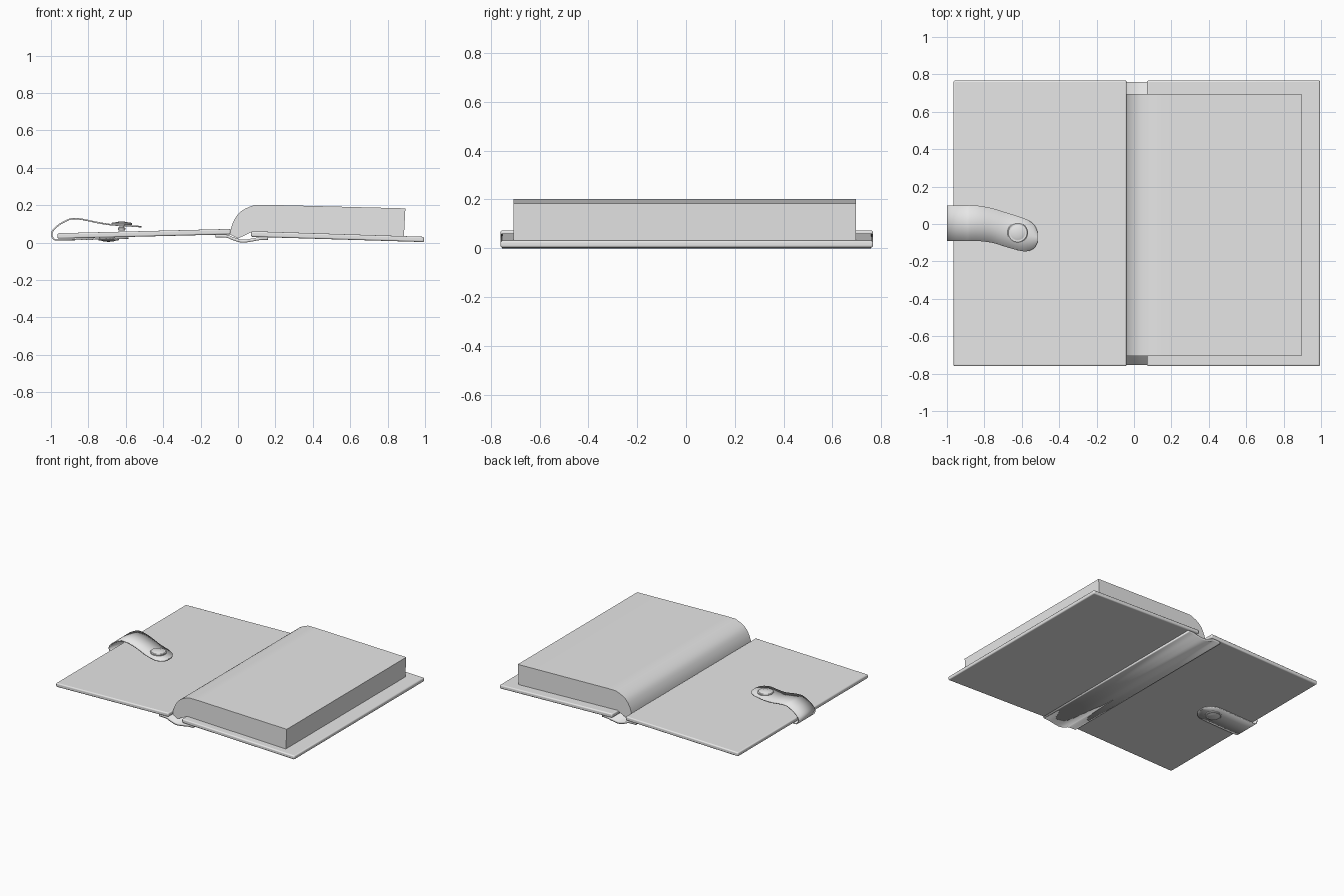
import bpy, bmesh, math
from mathutils import Vector

cube = bpy.data.objects.get("Cube")
if cube:
    bpy.data.objects.remove(cube, do_unlink=True)

# One plain grey for everything
grey = bpy.data.materials.new("plain_grey")
grey.use_nodes = True
grey.diffuse_color = (0.8, 0.8, 0.8, 1)
grey.node_tree.nodes["Principled BSDF"].inputs["Base Color"].default_value = (0.8, 0.8, 0.8, 1)


def finish(name, bm, angle=35):
    bmesh.ops.recalc_face_normals(bm, faces=bm.faces)
    mesh = bpy.data.meshes.new(name)
    bm.to_mesh(mesh)
    bm.free()
    mesh.materials.append(grey)
    ob = bpy.data.objects.new(name, mesh)
    bpy.context.collection.objects.link(ob)
    bpy.ops.object.select_all(action='DESELECT')
    ob.select_set(True)
    bpy.context.view_layer.objects.active = ob
    bpy.ops.object.shade_smooth_by_angle(angle=math.radians(angle))
    return ob


def spline(points, steps):
    """Smooth curve through points of any dimension."""
    pts = [Vector(p) for p in points]
    out = []
    for i in range(len(pts) - 1):
        a, b, c, d = pts[max(i - 1, 0)], pts[i], pts[i + 1], pts[min(i + 2, len(pts) - 1)]
        for s in range(steps):
            t = s / steps
            out.append(b + (c - a) * (t / 2) + (a * 2 - b * 5 + c * 4 - d) * (t * t / 2)
                       + (b * 3 - a - c * 3 + d) * (t ** 3 / 2))
    return out + [pts[-1]]


def extrude_y(name, profile, y0, y1, bevel=0):
    """Solid with an xz outline, running from y0 to y1."""
    bm = bmesh.new()
    face = bm.faces.new([bm.verts.new((p[0], y0, p[1])) for p in profile])
    moved = bmesh.ops.extrude_face_region(bm, geom=[face])["geom"]
    bmesh.ops.translate(bm, vec=(0, y1 - y0, 0),
                        verts=[v for v in moved if isinstance(v, bmesh.types.BMVert)])
    if not any(f.normal.y < 0 and abs(f.calc_center_median().y - y0) < 1e-5 for f in bm.faces):
        bm.normal_update()
    ob = finish(name, bm)
    if bevel:
        mod = ob.modifiers.new("rounded_edges", 'BEVEL')
        mod.width, mod.segments = bevel, 3
    return ob


def ribbon(name, stations, steps, thickness):
    """Bent strip; each station is x, z, centre y, half width."""
    bm = bmesh.new()
    rows = []
    for x, z, yc, half in spline(stations, steps):
        rows.append([bm.verts.new((x, yc + half * s, z)) for s in (-1, 0, 1)])
    for r, q in zip(rows, rows[1:]):
        for k in range(2):
            bm.faces.new((r[k], r[k + 1], q[k + 1], q[k]))
    ob = finish(name, bm, 40)
    mod = ob.modifiers.new("thickness", 'SOLIDIFY')
    mod.thickness, mod.offset = thickness, 0
    return ob


def lathe(name, profile, centre, flip=1, sides=32):
    """Turned part about a vertical axis; profile is radius, height."""
    bm = bmesh.new()
    verts = [bm.verts.new((r, 0, h * flip)) for r, h in profile]
    edges = [bm.edges.new(e) for e in zip(verts, verts[1:])]
    bmesh.ops.spin(bm, geom=verts + edges, cent=(0, 0, 0), axis=(0, 0, 1),
                   angle=2 * math.pi, steps=sides)
    bmesh.ops.remove_doubles(bm, verts=bm.verts, dist=0.0002)
    ob = finish(name, bm, 40)
    ob.location = centre
    return ob


# Covers
extrude_y("right_cover", [(-0.965, 0.021), (-0.04, 0.044), (-0.04, 0.073), (-0.965, 0.05)],
          -0.76, 0.767, 0.008)
extrude_y("left_cover", [(0.07, 0.031), (0.995, 0.003), (0.995, 0.031), (0.07, 0.061)],
          -0.76, 0.767, 0.008)

# Flexible spine strip under both covers
ribbon("spine", [(-0.12, 0.036, 0.002, 0.757), (-0.06, 0.034, 0.002, 0.757),
                 (-0.03, 0.022, 0.002, 0.757), (0.02, 0.008, 0.002, 0.757),
                 (0.07, 0.013, 0.002, 0.757), (0.12, 0.022, 0.002, 0.757),
                 (0.16, 0.023, 0.002, 0.757)], 4, 0.016)

# Page block with a curved side at the spine
curve = spline([(-0.045, 0.045), (-0.03, 0.1), (0, 0.152), (0.04, 0.182), (0.09, 0.202)], 3)
extrude_y("page_block", [tuple(p) for p in curve] +
          [(0.16, 0.202), (0.895, 0.183), (0.887, 0.033), (0.07, 0.055), (0, 0.022)],
          -0.706, 0.696)

# Strap: rounded end under the cover, round the edge, back over the top
strap = [(-0.585, 0.024, 0.005, 0.02), (-0.595, 0.024, 0.005, 0.05),
         (-0.62, 0.023, 0.005, 0.076), (-0.66, 0.022, 0.005, 0.092),
         (-0.75, 0.02, 0.005, 0.095), (-0.95, 0.015, 0.005, 0.095),
         (-0.985, 0.02, 0.005, 0.095), (-0.996, 0.045, 0.005, 0.095),
         (-0.985, 0.07, 0.005, 0.095), (-0.95, 0.1, 0.005, 0.095),
         (-0.9, 0.125, 0.005, 0.095), (-0.87, 0.128, 0.005, 0.095),
         (-0.82, 0.122, 0.002, 0.094), (-0.75, 0.107, -0.01, 0.092),
         (-0.68, 0.096, -0.032, 0.092), (-0.6, 0.091, -0.055, 0.09),
         (-0.56, 0.088, -0.063, 0.08), (-0.53, 0.086, -0.067, 0.058),
         (-0.515, 0.085, -0.07, 0.025)]
ribbon("clasp_strap", strap, 4, 0.008)

# Snap buttons and the stud beneath the strap
button = [(0, 0), (0.05, 0), (0.055, 0.005), (0.055, 0.012), (0.05, 0.016), (0.043, 0.014),
          (0.038, 0.016), (0.025, 0.02), (0, 0.022)]
lathe("top_button", button, (-0.622, -0.046, 0.091))
lathe("bottom_button", button, (-0.692, 0.005, 0.026), -1)
lathe("snap_stud", [(0, 0), (0.016, 0), (0.02, 0.006), (0.02, 0.014), (0.012, 0.018),
                    (0.012, 0.026), (0, 0.026)], (-0.622, -0.046, 0.065))
